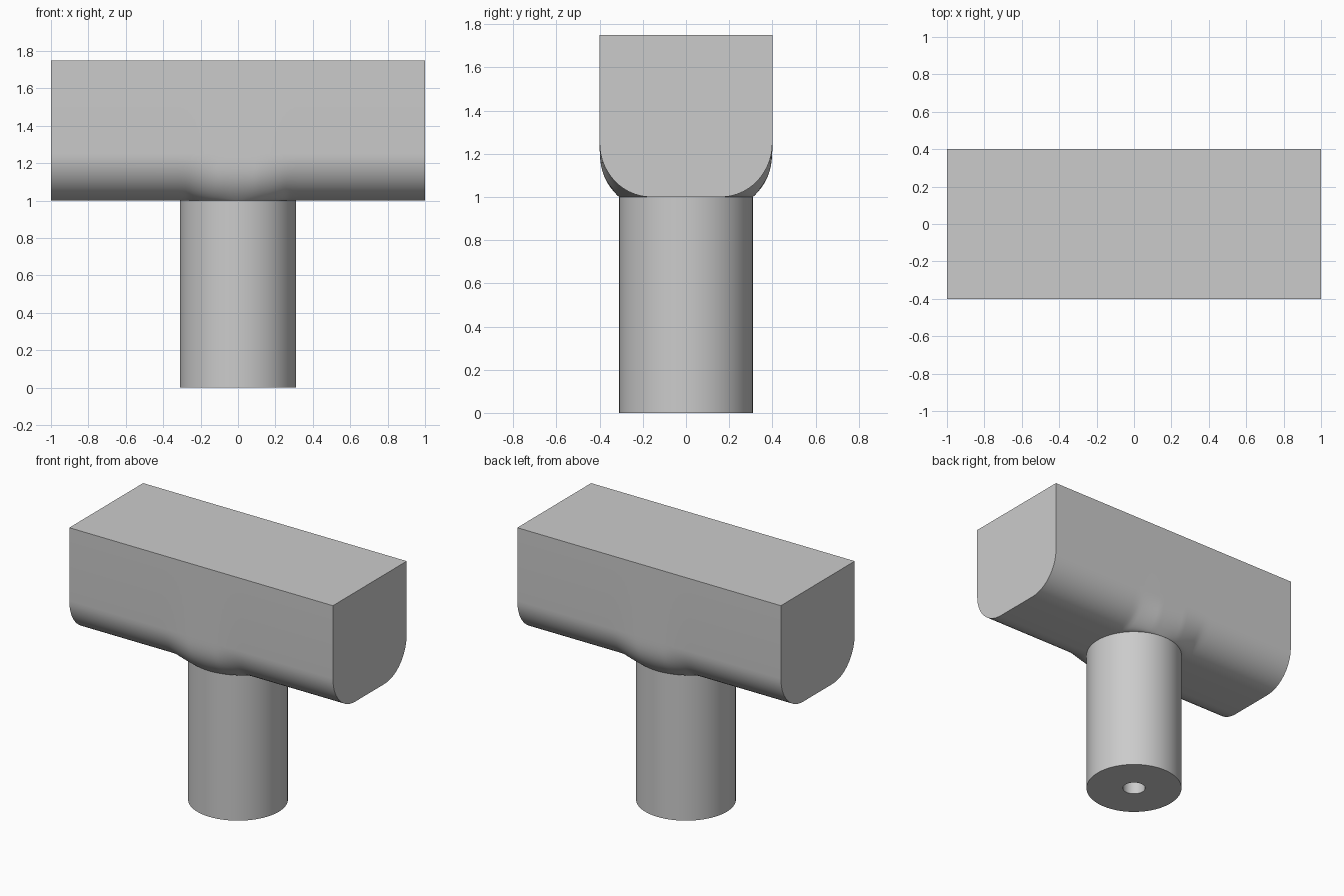
import bpy, bmesh
from math import sin, cos, pi, sqrt

if "Cube" in bpy.data.objects:
    bpy.data.objects.remove(bpy.data.objects["Cube"])

R, HOLE = 0.31, 0.073          # stem and bore radius
HALF_W, FLAT = 0.40, 0.16      # head half width, half width of its flat underside
Z0, Z1, TOP = 1.0, 1.25, 1.75  # underside, top of rounding, head top


def finish(name, bm, angle=35):
    bmesh.ops.recalc_face_normals(bm, faces=bm.faces)
    me = bpy.data.meshes.new(name)
    bm.to_mesh(me)
    bm.free()
    ob = bpy.data.objects.new(name, me)
    bpy.context.collection.objects.link(ob)
    bpy.context.view_layer.objects.active = ob
    ob.select_set(True)
    bpy.ops.object.shade_smooth_by_angle(angle=angle * pi / 180)
    ob.select_set(False)
    return ob


def loft(bm, rings, close_u, close_v):
    n, m = len(rings), len(rings[0])
    for i in range(n if close_u else n - 1):
        for j in range(m if close_v else m - 1):
            a, b = rings[i], rings[(i + 1) % n]
            k = (j + 1) % m
            bm.faces.new((a[j], a[k], b[k], b[j]))


def head_section(x, steps=14):
    # rounded lower corner that swells out to meet the stem's circle
    w = max(FLAT, sqrt(max(0, R * R - x * x)))
    t_low = (w - FLAT) / (R - FLAT)
    u = max(0, 1 - abs(x) / 0.32)
    t_high = min(1, u * u * (3 - 2 * u) * 1.3)
    side = [(HALF_W, TOP)]
    for i in range(steps + 1):
        a = pi / 2 * i / steps
        s = sin(a)
        t = t_high + (t_low - t_high) * s ** 2
        rounded = FLAT + (HALF_W - FLAT) * cos(a)
        swollen = HALF_W - (HALF_W - R) * s ** 3
        side.append((rounded + (swollen - rounded) * t, Z1 - (Z1 - Z0) * s))
    return side + [(-y, z) for y, z in reversed(side)]


# Head: block with rounded lower edges, blended into the stem
bm = bmesh.new()
xs = [-1] + [-0.32 + 0.02 * i for i in range(33)] + [1]
rings = [[bm.verts.new((x, y, z)) for y, z in head_section(x)] for x in xs]
loft(bm, rings, False, True)
bm.faces.new(rings[0])
bm.faces.new(rings[-1])
finish("head", bm)

# Stem: round post with a central bore, closed above by the head
bm = bmesh.new()
N = 64
profile = [(R, Z0), (R, 0), (HOLE, 0), (HOLE, Z0)]
rings = [[bm.verts.new((r * cos(2 * pi * i / N), r * sin(2 * pi * i / N), z))
          for i in range(N)] for r, z in profile]
loft(bm, rings, True, True)
finish("stem", bm)
